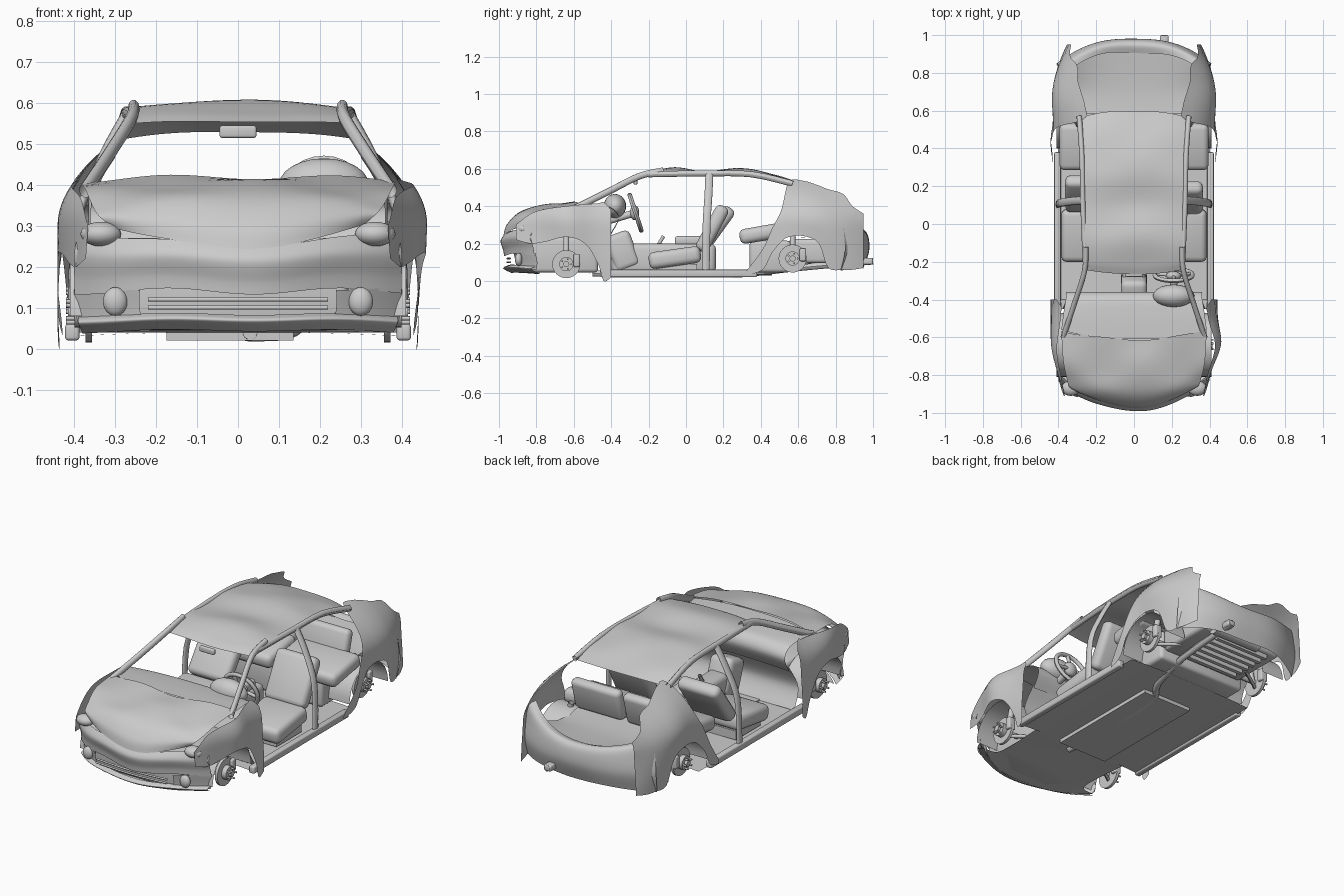
import bpy, bmesh
from math import sin, cos, pi, exp, radians
from mathutils import Vector, Matrix

if "Cube" in bpy.data.objects:
    bpy.data.objects.remove(bpy.data.objects["Cube"])

GREY = (0.6, 0.6, 0.6, 1)
metal = bpy.data.materials.new("bare_grey")
metal.use_nodes = True
metal.diffuse_color = GREY
metal.node_tree.nodes["Principled BSDF"].inputs["Base Color"].default_value = GREY
SIDES = (("left", 1), ("right", -1))


def finish(name, bm, angle=40):
    bmesh.ops.recalc_face_normals(bm, faces=bm.faces)
    mesh = bpy.data.meshes.new(name)
    bm.to_mesh(mesh)
    bm.free()
    for p in mesh.polygons:
        p.use_smooth = True
    mesh.set_sharp_from_angle(angle=radians(angle))
    mesh.materials.append(metal)
    ob = bpy.data.objects.new(name, mesh)
    bpy.context.collection.objects.link(ob)
    return ob


def spline(rows, t):
    """Smooth curve through a list of tuples, t from 0 to 1."""
    n = len(rows) - 1
    s = min(t * n, n - 1e-6)
    i = int(s)
    f = s - i
    a, b, c, d = (rows[min(max(k, 0), n)] for k in range(i - 1, i + 3))
    return [q + f * (r - p) / 2 + f * f * (p - 2.5 * q + 2 * r - s / 2)
            + f ** 3 * (1.5 * (q - r) + (s - p) / 2) for p, q, r, s in zip(a, b, c, d)]


def grid(name, fn, nu, nv):
    """Open sheet from a function of u and v."""
    bm = bmesh.new()
    vs = [[bm.verts.new(fn(i / nu, j / nv)) for j in range(nv + 1)] for i in range(nu + 1)]
    for i in range(nu):
        for j in range(nv):
            bm.faces.new((vs[i][j], vs[i + 1][j], vs[i + 1][j + 1], vs[i][j + 1]))
    return finish(name, bm, 60)


def panel(name, rows, dent=0.0, start=-1, side=1):
    """Crosswise sheet; rows are (y, half width, middle z, edge z, edge y shift)."""
    def point(u, v):
        y, w, zc, ze, bow = spline(rows, u)
        k = start + (1 - start) * v
        e = abs(k) ** 2.5
        x = w * k * side
        wave = dent * sin(15 * x + 1) * sin(17 * y + 2)
        return x, y + bow * e + wave, zc + (ze - zc) * e + wave
    return grid(name, point, 5 * len(rows), 28)


def flank(name, rows, side):
    """Side sheet following the body width; rows are (y, low z, high z)."""
    def point(u, v):
        y, lo, hi = spline(rows, u)
        z = lo + (hi - lo) * v
        x = 0.435 - 0.7 * max(0, abs(y) - 0.6) ** 2 - 3.2 * max(0, z - 0.3) ** 2
        x += 0.006 * sin(14 * y + 12 * z)
        if side > 0:
            x += 0.022 * exp(-((y + 0.63) / 0.1) ** 2)
        return side * x, y, z
    return grid(name, point, 40, 10)


def box(name, centre, size, tilt=0, bevel=0.0):
    bm = bmesh.new()
    bmesh.ops.create_cube(bm, size=1)
    bmesh.ops.scale(bm, vec=size, verts=bm.verts)
    if bevel:
        bmesh.ops.bevel(bm, geom=bm.edges[:], offset=bevel, segments=3, profile=0.5, affect='EDGES')
    bmesh.ops.transform(bm, verts=bm.verts,
                        matrix=Matrix.Translation(centre) @ Matrix.Rotation(radians(tilt), 4, 'X'))
    return finish(name, bm)


def disc(name, centre, radius, depth):
    """Cylinder whose axis runs across the car."""
    bm = bmesh.new()
    bmesh.ops.create_cone(bm, cap_ends=True, segments=24, radius1=radius, radius2=radius, depth=depth,
                          matrix=Matrix.Translation(centre) @ Matrix.Rotation(pi / 2, 4, 'Y'))
    return finish(name, bm)


def blob(name, centre, size):
    bm = bmesh.new()
    bmesh.ops.create_uvsphere(bm, u_segments=20, v_segments=12, radius=1)
    bmesh.ops.scale(bm, vec=size, verts=bm.verts)
    bmesh.ops.translate(bm, vec=centre, verts=bm.verts)
    return finish(name, bm)


def tube(name, points, r, wide=1.0):
    """Swept bar; wide stretches its section along the car."""
    pts = [Vector(spline(points, k / 12)) for k in range(13)]

    def point(u, v):
        i = round(u * 12)
        d = (pts[min(i + 1, 12)] - pts[max(i - 1, 0)]).normalized()
        a = d.cross(Vector((0, 1, 0) if abs(d.y) < 0.8 else (0, 0, 1))).normalized()
        b = d.cross(a)
        return pts[i] + r * (a * cos(2 * pi * v) + b * wide * sin(2 * pi * v))
    return grid(name, point, 12, 10)


# Crumpled outer skin across the car
panel("hood", [(-.97, .31, .25, .3, .1), (-.95, .34, .31, .33, .09), (-.88, .355, .375, .35, .06),
               (-.75, .375, .405, .385, .02), (-.61, .385, .42, .41, .05)], .007)
panel("dashboard", [(-.61, .385, .415, .405, .05), (-.48, .37, .41, .4, .03), (-.39, .36, .395, .38, 0),
                    (-.36, .36, .34, .33, 0), (-.4, .36, .26, .25, 0)])
panel("roof", [(-.265, .25, .555, .55, .02), (-.2, .26, .58, .57, .01), (-.07, .265, .606, .59, 0),
               (.1, .26, .585, .58, 0), (.27, .265, .603, .585, 0), (.45, .27, .575, .555, 0),
               (.6, .29, .53, .51, -.04)], .003)
panel("front_bumper", [(-.965, .39, .255, .29, .16), (-.985, .4, .22, .24, .16),
                       (-.97, .4, .17, .18, .16), (-.965, .4, .14, .14, .16)], .008)
panel("front_lip", [(-.95, .39, .085, .08, .15), (-.975, .39, .07, .065, .15), (-.93, .38, .045, .04, .15)], .003)
panel("rear_bumper", [(.91, .36, .26, .36, -.1), (.95, .385, .27, .34, -.11), (.975, .4, .24, .26, -.13),
                      (.98, .41, .16, .16, -.13), (.95, .4, .07, .06, -.12)], .006)

# Floor, engine bay and boot
panel("cabin_floor", [(-.45, .4, .04, .03, 0), (0, .41, .04, .03, 0), (.46, .4, .04, .03, 0)])
panel("toe_board", [(-.4, .36, .27, .27, 0), (-.45, .38, .15, .15, 0), (-.4, .39, .04, .04, 0)])
panel("undertray", [(-.93, .37, .045, .04, .15), (-.75, .29, .045, .045, 0), (-.45, .3, .04, .04, 0)])
panel("boot_floor", [(.5, .3, .24, .24, 0), (.7, .29, .23, .23, 0), (.92, .33, .25, .27, -.08)])
box("engine_bay", (0, -.68, .14), (.54, .42, .19), 0, .02)
box("centre_tunnel", (0, -.12, .12), (.12, .56, .16), 0, .03)
box("console_front", (0, -.34, .16), (.14, .14, .2), 20, .03)
box("tunnel_tray", (-.02, -.1, .032), (.31, .7, .025))
box("fuel_tank", (0, .45, .13), (.56, .22, .17), 0, .02)
box("boot_well", (0, .72, .16), (.52, .34, .13), 0, .02)
for i in range(6):
    box("well_rib", (-.02, .61 + i * .05, .085), (.34, .022, .03))
for z in (.1, .12):
    tube("grille_bar", [(-.22, -.94, z), (0, -.955, z), (.22, -.94, z)], .005)

# Exhaust
tube("exhaust_pipe", [(.03, -.5, .04), (.03, .15, .035), (.12, .34, .04), (.16, .6, .07), (.16, 1, .105)], .018)
disc("muffler", (.05, .9, .11), .04, .3)
box("tail_pipe_tip", (.16, .97, .105), (.045, .06, .035), 0, .01)

for label, s in SIDES:
    # Fenders, quarters and sills
    flank(label + "_fender", [(-.91, .22, .3), (-.83, .2, .36), (-.75, .21, .385), (-.64, .235, .4),
                              (-.54, .2, .41), (-.47, .09, .415), (-.44, 0, .42), (-.4, .02, .38)], s)
    flank(label + "_quarter", [(.32, .03, .05), (.41, .06, .17), (.46, .15, .28), (.51, .21, .38),
                               (.55, .235, .53), (.63, .24, .535), (.71, .2, .51), (.76, .07, .49),
                               (.84, .06, .465), (.89, .06, .4), (.95, .07, .36)], s)
    box(label + "_sill", (s * .405, -.04, .04), (.035, .84, .04), 0, .008)
    panel(label + "_bumper_corner", [(-.965, .4, .14, .15, .16), (-.955, .4, .1, .1, .16),
                                     (-.95, .39, .07, .06, .15)], 0, .6, s)
    # Pillars and roof rails
    tube(label + "_front_pillar", [(s * .255, -.12, .59), (s * .262, -.25, .56), (s * .315, -.42, .475),
                                   (s * .375, -.6, .385)], .014, 1.3)
    tube(label + "_roof_rail", [(s * .258, -.2, .57), (s * .27, .1, .575), (s * .275, .35, .57),
                                (s * .29, .57, .52)], .014, 1.2)
    tube(label + "_middle_pillar", [(s * .27, .125, .58), (s * .335, .12, .46), (s * .395, .11, .3),
                                    (s * .405, .105, .04)], .011, 2)
    # Lamps
    blob(label + "_headlamp", (s * .335, -.87, .28), (.05, .04, .03))
    blob(label + "_fog_lamp", (s * .3, -.895, .115), (.03, .02, .035))
    # Bare hubs with suspension inside open wheel houses
    for end, y, z in (("front", -.64, .09), ("rear", .57, .12)):
        tag = label + "_" + end
        grid(tag + "_wheel_house", lambda u, v: (s * (.27 + .14 * v), y + .17 * cos(pi * u),
                                                 .08 + .17 * sin(pi * u)), 16, 2)
        disc(tag + "_brake_disc", (s * .365, y, z), .075, .016)
        disc(tag + "_hub", (s * .38, y, z), .038, .04)
        disc(tag + "_hub_cap", (s * .4, y, z), .016, .03)
        for k in range(5):
            a = 2 * pi * k / 5
            disc(tag + "_stud", (s * .405, y + .027 * cos(a), z + .027 * sin(a)), .005, .03)
        box(tag + "_caliper", (s * .365, y + .055, z + .02), (.045, .035, .07), 0, .008)
        tube(tag + "_axle", [(s * .2, y, z), (s * .37, y, z)], .014)
        tube(tag + "_arm", [(s * .22, y + .09, z - .02), (s * .36, y, z - .03)], .01)
        tube(tag + "_strut", [(s * .34, y, z), (s * .31, y, z + .15)], .016)
    # Seats, one leaning back further
    lean = -28 if s > 0 else -36
    top = .12 + .02 * (s < 0)
    box(label + "_seat_cushion", (s * .25, -.06, .125), (.27, .28, .09), 8, .03)
    box(label + "_seat_back", (s * .24, top + .02, .28), (.25, .075, .27), lean, .03)
    box(label + "_seat_base", (s * .25, -.05, .065), (.2, .22, .05))
    box(label + "_rear_seat", (s * .2, .41, .255), (.39, .25, .08), 10, .03)
    box(label + "_rear_seat_back", (s * .16, .54, .32), (.3, .06, .18), -15, .025)

# Steering wheel and cabin fittings
turn = Matrix.Translation((.21, -.27, .365)) @ Matrix.Rotation(radians(-72), 4, 'X')


def rim(u, v):
    a, b = 2 * pi * u, 2 * pi * v
    r = .1 + .012 * cos(b)
    return turn @ Vector((r * cos(a), r * sin(a), .012 * sin(b)))


grid("steering_wheel", rim, 28, 8)
for a in (0.2, pi - 0.2, -pi / 2):
    tube("wheel_spoke", [turn @ Vector((0, 0, 0)), turn @ Vector((.1 * cos(a), .1 * sin(a), 0))], .01)
blob("steering_boss", (.21, -.275, .365), (.04, .025, .04))
tube("steering_column", [(.21, -.27, .365), (.21, -.42, .32)], .02)
blob("instrument_hood", (.21, -.38, .4), (.11, .06, .065))
box("cabin_mirror", (0, -.27, .53), (.09, .02, .03), 0, .006)
tube("gear_lever", [(0, -.15, .19), (0, -.12, .24)], .01)
box("arm_rest", (0, .02, .215), (.09, .16, .05), 0, .015)
